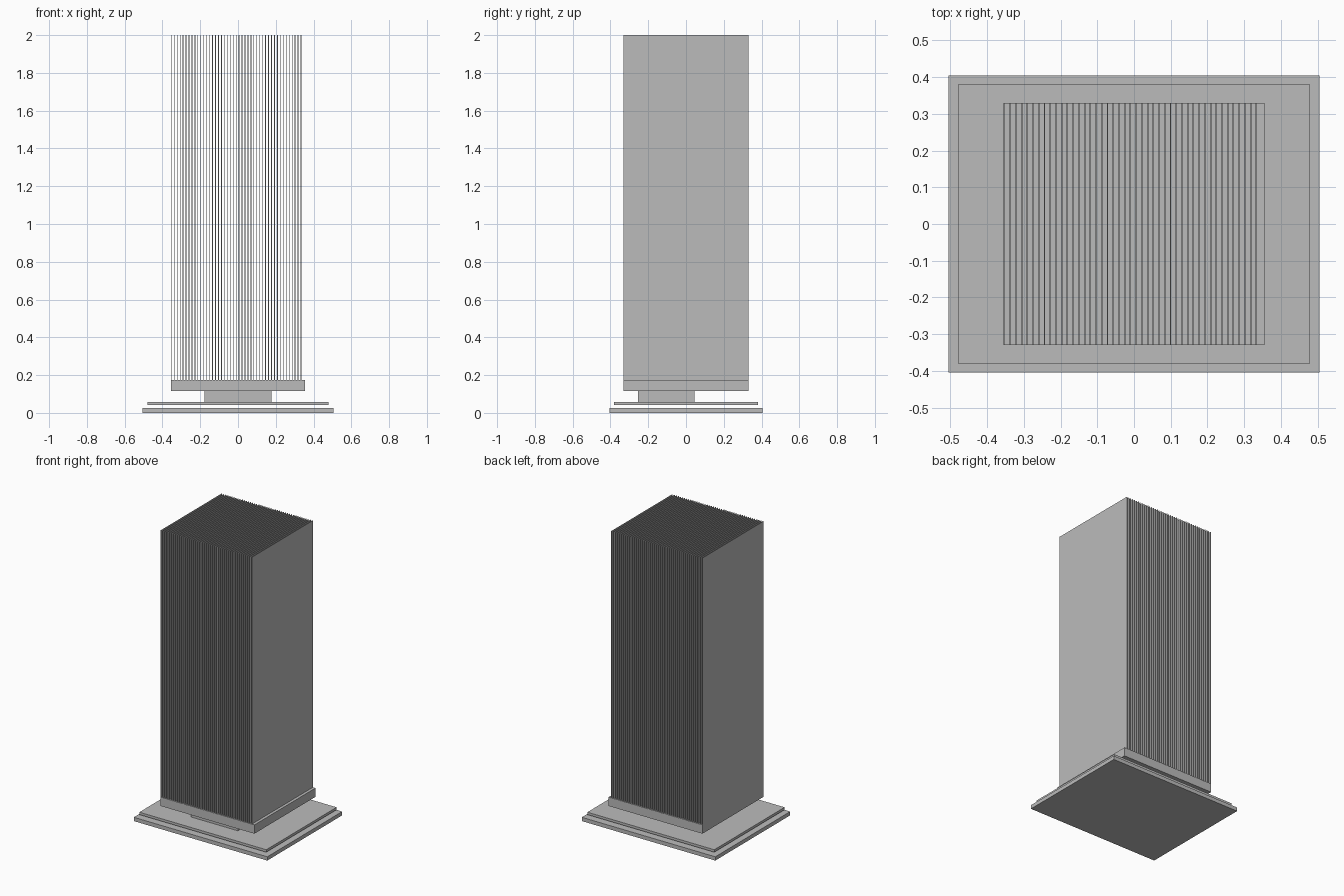
import bpy
import bmesh
from mathutils import Matrix, Vector

cube = bpy.data.objects.get("Cube")
if cube:
    bpy.data.objects.remove(cube, do_unlink=True)

# Single plain metal colour
grey = bpy.data.materials.new("plain_grey")
grey.use_nodes = True
colour = (0.5, 0.5, 0.5, 1.0)
grey.diffuse_color = colour
grey.node_tree.nodes["Principled BSDF"].inputs["Base Color"].default_value = colour


def box(name, low, high):
    """Box spanning two opposite corners."""
    low, high = Vector(low), Vector(high)
    size = high - low
    bm = bmesh.new()
    matrix = Matrix.Translation((low + high) / 2) @ Matrix.Diagonal((*size, 1.0))
    bmesh.ops.create_cube(bm, size=1.0, matrix=matrix)
    mesh = bpy.data.meshes.new(name)
    bm.to_mesh(mesh)
    bm.free()
    mesh.materials.append(grey)
    obj = bpy.data.objects.new(name, mesh)
    bpy.context.collection.objects.link(obj)
    return obj


# Stacked plates and offset core under the heat sink
box("bottom_plate", (-0.505, -0.405, 0.0), (0.505, 0.405, 0.026))
box("upper_plate", (-0.48, -0.38, 0.041), (0.48, 0.38, 0.058))
box("core_block", (-0.177, -0.254, 0.058), (0.177, 0.046, 0.115))
box("heat_sink_base", (-0.355, -0.33, 0.115), (0.355, 0.33, 0.175))

# Row of thin upright fins, starting flush with the right edge of the base
fin = box("cooling_fins", (-0.355, -0.33, 0.175), (-0.351, 0.33, 2.0))
row = fin.modifiers.new("fin_row", 'ARRAY')
row.count = 45
row.use_relative_offset = False
row.use_constant_offset = True
row.constant_offset_displace = (0.0156, 0.0, 0.0)
